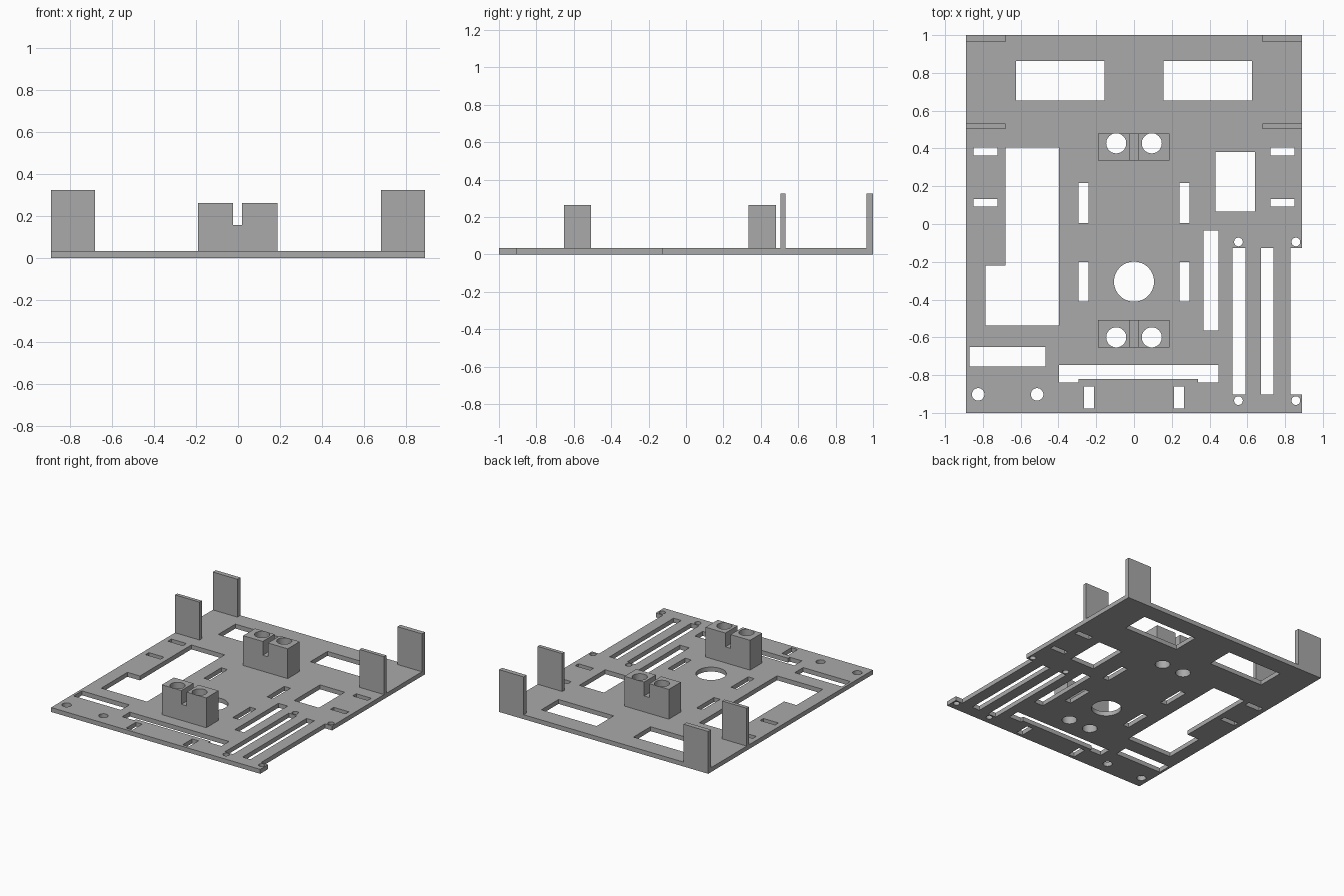
import bpy, bmesh, math

if "Cube" in bpy.data.objects:
    bpy.data.objects.remove(bpy.data.objects["Cube"])

grey = bpy.data.materials.new("plain grey")
grey.diffuse_color = (0.40, 0.40, 0.40, 1)
grey.use_nodes = True
grey.node_tree.nodes["Principled BSDF"].inputs["Base Color"].default_value = grey.diffuse_color
THICK = 0.034   # plate thickness


def finish(name, bm):
    mesh = bpy.data.meshes.new(name)
    bmesh.ops.remove_doubles(bm, verts=bm.verts, dist=1e-5)
    bmesh.ops.recalc_face_normals(bm, faces=bm.faces)
    bm.to_mesh(mesh)
    bm.free()
    mesh.materials.append(grey)
    obj = bpy.data.objects.new(name, mesh)
    bpy.context.collection.objects.link(obj)
    return obj


def smooth(obj):
    bpy.ops.object.select_all(action='DESELECT')
    obj.select_set(True)
    bpy.context.view_layer.objects.active = obj
    bpy.ops.object.shade_smooth_by_angle(angle=math.radians(30))


def rect(x0, x1, y0, y1):
    return [(x0, y0), (x1, y0), (x1, y1), (x0, y1)]


def circle(x, y, r, n=40):
    return [(x + r * math.cos(2 * math.pi * i / n), y + r * math.sin(2 * math.pi * i / n))
            for i in range(n)]


def box(name, x0, x1, y0, y1, z0, z1):
    bm = bmesh.new()
    base = bm.faces.new([bm.verts.new((x, y, z0)) for x, y in rect(x0, x1, y0, y1)])
    ext = bmesh.ops.extrude_face_region(bm, geom=[base], use_keep_orig=True)
    verts = [v for v in ext["geom"] if isinstance(v, bmesh.types.BMVert)]
    bmesh.ops.translate(bm, verts=verts, vec=(0, 0, z1 - z0))
    return finish(name, bm)


def cut_plate(name, loops):
    """Filled outline with holes, extruded up from z = 0."""
    curve = bpy.data.curves.new(name, 'CURVE')
    curve.dimensions = '2D'
    curve.fill_mode = 'BOTH'
    curve.extrude = THICK / 2
    for pts in loops:
        s = curve.splines.new('POLY')
        s.points.add(len(pts) - 1)
        for p, (x, y) in zip(s.points, pts):
            p.co = (x, y, 0, 1)
        s.use_cyclic_u = True
    tmp = bpy.data.objects.new(name + "_outline", curve)
    bpy.context.collection.objects.link(tmp)
    bpy.context.view_layer.update()
    deps = bpy.context.evaluated_depsgraph_get()
    mesh = bpy.data.meshes.new_from_object(tmp.evaluated_get(deps))
    bm = bmesh.new()
    bm.from_mesh(mesh)
    for f in bm.faces:
        f.material_index = 0
    bmesh.ops.translate(bm, verts=bm.verts, vec=(0, 0, THICK / 2))
    bpy.data.objects.remove(tmp)
    return finish(name, bm)


# plate outline with the long notch in its right edge
W = 0.889
loops = [[(-W, -1), (W, -1), (W, -0.903), (0.828, -0.903), (0.828, -0.127),
          (W, -0.127), (W, 1), (-W, 1)]]

# openings repeated on both sides
for s in (-1, 1):
    def pair(a, b, y0, y1):
        loops.append(rect(min(s * a, s * b), max(s * a, s * b), y0, y1))
    pair(0.157, 0.626, 0.654, 0.862)      # rear windows
    pair(0.722, 0.85, 0.362, 0.405)       # small side slots
    pair(0.722, 0.85, 0.092, 0.132)
    pair(0.242, 0.294, 0.006, 0.217)      # inner slots
    pair(0.242, 0.294, -0.41, -0.20)
    pair(0.213, 0.266, -0.977, -0.86)     # front edge slots

# single openings
loops += [
    [(-0.786, -0.538), (-0.397, -0.538), (-0.397, 0.405), (-0.68, 0.405),
     (-0.68, -0.22), (-0.786, -0.22)],
    rect(0.431, 0.641, 0.066, 0.38),
    rect(0.368, 0.447, -0.565, -0.035),
    rect(0.521, 0.59, -0.903, -0.127),
    rect(0.672, 0.738, -0.903, -0.127),
    rect(-0.87, -0.468, -0.754, -0.652),
    [(-0.397, -0.84), (-0.294, -0.84), (-0.294, -0.82), (0.339, -0.82),
     (0.339, -0.84), (0.447, -0.84), (0.447, -0.747), (-0.397, -0.747)],
    circle(0, -0.305, 0.106, 64),
    circle(-0.825, -0.902, 0.033), circle(-0.513, -0.902, 0.033),
]
loops += [circle(x, y, 0.023, 32) for x in (0.553, 0.857) for y in (-0.095, -0.935)]

# block bores continue through the plate
BORE_X, BORE_R = 0.094, 0.053
blocks = {"rear_block": (0.335, 0.48, 0.427), "front_block": (-0.653, -0.507, -0.60)}
for y0, y1, by in blocks.values():
    loops += [circle(s * BORE_X, by, BORE_R) for s in (-1, 1)]
smooth(cut_plate("base_plate", loops))

# slotted blocks with two vertical bores
for name, (y0, y1, by) in blocks.items():
    bm = bmesh.new()
    profile = [(-0.19, THICK), (0.188, THICK), (0.188, 0.263), (0.02, 0.263),
               (0.02, 0.157), (-0.024, 0.157), (-0.024, 0.263), (-0.19, 0.263)]
    face = bm.faces.new([bm.verts.new((x, y0, z)) for x, z in profile])
    ext = bmesh.ops.extrude_face_region(bm, geom=[face], use_keep_orig=True)
    verts = [v for v in ext["geom"] if isinstance(v, bmesh.types.BMVert)]
    bmesh.ops.translate(bm, verts=verts, vec=(0, y1 - y0, 0))
    block = finish(name, bm)
    bm = bmesh.new()
    for s in (-1, 1):
        made = bmesh.ops.create_cone(bm, cap_ends=True, segments=40, radius1=BORE_R,
                                     radius2=BORE_R, depth=0.6)
        bmesh.ops.translate(bm, verts=made["verts"], vec=(s * BORE_X, by, 0.15))
    cutter = finish(name + "_cutter", bm)
    mod = block.modifiers.new("bores", 'BOOLEAN')
    mod.operation = 'DIFFERENCE'
    mod.solver = 'EXACT'
    mod.object = cutter
    bpy.context.view_layer.objects.active = block
    bpy.ops.object.modifier_apply(modifier=mod.name)
    bpy.data.objects.remove(cutter)
    smooth(block)

# upright tabs at the rear
for side, x0, x1 in (("left", -W, -0.68), ("right", 0.68, W)):
    box(side + "_rear_tab", x0, x1, 0.964, 1.0, THICK, 0.325)
    box(side + "_inner_tab", x0, x1, 0.504, 0.532, THICK, 0.325)
